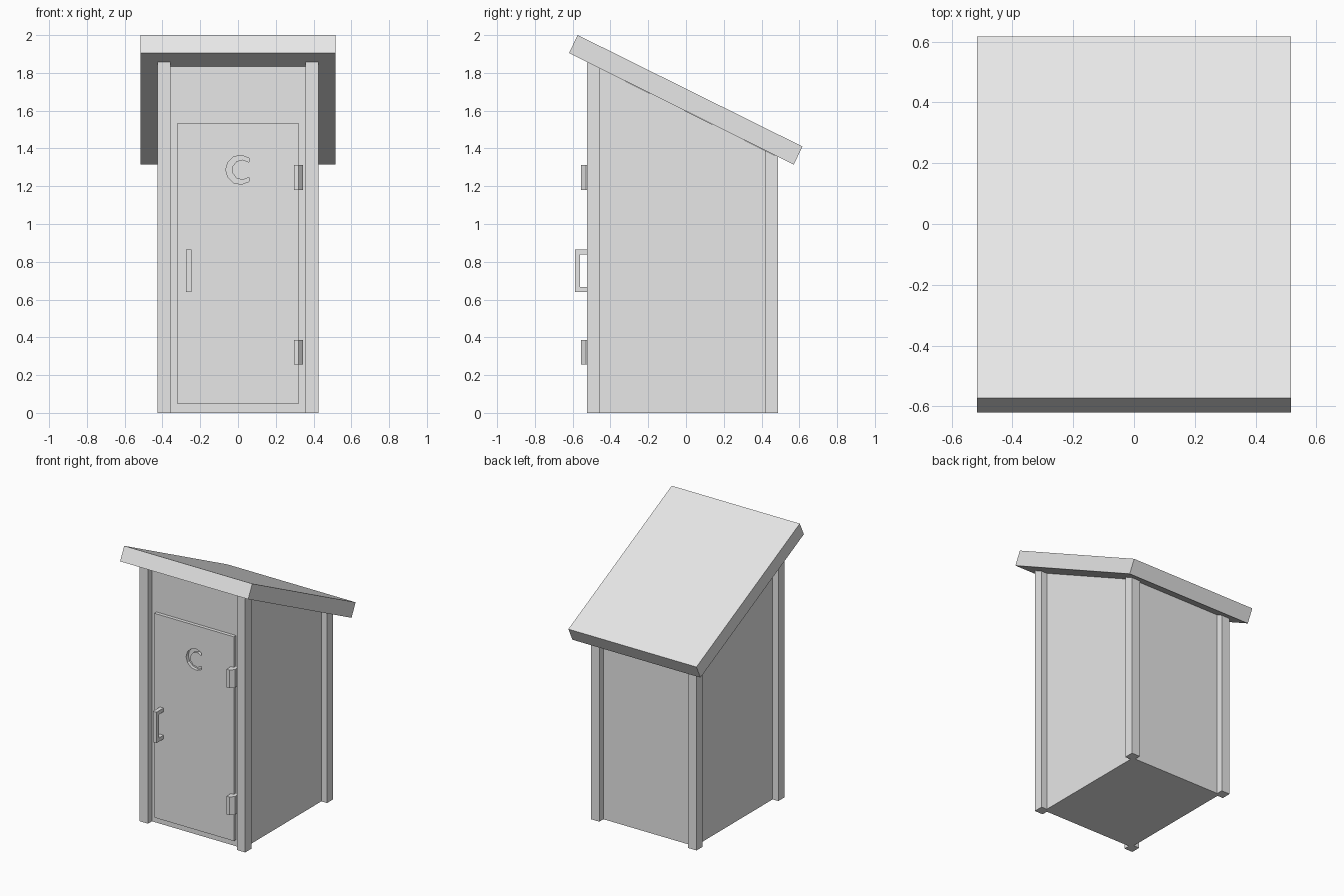
import bpy, bmesh, math
from mathutils import Vector

cube = bpy.data.objects.get("Cube")
if cube:
    bpy.data.objects.remove(cube, do_unlink=True)

grey = bpy.data.materials.new("plain_grey")
grey.use_nodes = True
grey.diffuse_color = (0.8, 0.8, 0.8, 1)
grey.node_tree.nodes["Principled BSDF"].inputs["Base Color"].default_value = (0.8, 0.8, 0.8, 1)


def prism(name, points, axis, start, end):
    """Extrude a flat outline along an axis (x: y,z points; y: x,z points; z: x,y points)."""
    i = "xyz".index(axis)
    bm = bmesh.new()
    verts = []
    for p in points:
        co = list(p)
        co.insert(i, start)
        verts.append(bm.verts.new(co))
    face = bm.faces.new(verts)
    new = bmesh.ops.extrude_face_region(bm, geom=[face])["geom"]
    shift = Vector([end - start if k == i else 0 for k in range(3)])
    bmesh.ops.translate(bm, vec=shift, verts=[v for v in new if isinstance(v, bmesh.types.BMVert)])
    bmesh.ops.recalc_face_normals(bm, faces=bm.faces)
    mesh = bpy.data.meshes.new(name)
    bm.to_mesh(mesh)
    bm.free()
    mesh.materials.append(grey)
    obj = bpy.data.objects.new(name, mesh)
    bpy.context.collection.objects.link(obj)
    return obj


def under_roof(y):
    return 1.597 - 0.496 * y


def sloped_block(name, x0, x1, y0, y1):
    """Upright block from the ground to the underside of the roof."""
    outline = [(y0, 0), (y1, 0), (y1, under_roof(y1)), (y0, under_roof(y0))]
    return prism(name, outline, "x", x0, x1)


# Cabin and its corner posts
sloped_block("cabin_walls", -0.38, 0.38, -0.48, 0.44)
for side, s in (("right", -1), ("left", 1)):
    x0, x1 = sorted((s * 0.358, s * 0.426))
    sloped_block("front_post_" + side, x0, x1, -0.525, -0.455)
    sloped_block("back_post_" + side, x0, x1, 0.417, 0.487)

# Slanted roof slab
prism("roof", [(-0.62, 1.905), (0.57, 1.315), (0.617, 1.41), (-0.573, 2.0)], "x", -0.516, 0.516)

# Door with a crescent opening
door = prism("door", [(-0.32, 0.047), (0.32, 0.047), (0.32, 1.535), (-0.32, 1.535)],
             "y", -0.505, -0.48)


def arc(cx, r, a0, a1, n):
    angles = [math.radians(a0 + (a1 - a0) * k / n) for k in range(n + 1)]
    return [(cx + r * math.cos(a), 1.287 + r * math.sin(a)) for a in angles]


moon = arc(0.012, 0.077, 54, 306, 8) + arc(0.022, 0.054, 312, 48, 7)
cutter = prism("crescent_cutter", moon, "y", -0.56, -0.44)
cutter.hide_render = True
cutter.hide_viewport = True
cut = door.modifiers.new("crescent_opening", "BOOLEAN")
cut.operation = "DIFFERENCE"
cut.solver = "EXACT"
cut.object = cutter
bpy.context.view_layer.update()
cut_mesh = bpy.data.meshes.new_from_object(door.evaluated_get(bpy.context.evaluated_depsgraph_get()))
door.modifiers.clear()
door.data = cut_mesh
bpy.data.objects.remove(cutter, do_unlink=True)

# Door handle
prism("door_handle", [(-0.5, 0.64), (-0.587, 0.64), (-0.587, 0.865), (-0.5, 0.865),
                      (-0.5, 0.838), (-0.56, 0.838), (-0.56, 0.667), (-0.5, 0.667)],
      "x", -0.275, -0.246)

# Hinges with a bevelled outer edge
for name, z in (("lower_hinge", 0.255), ("upper_hinge", 1.18)):
    prism(name, [(0.296, -0.48), (0.296, -0.555), (0.32, -0.555), (0.345, -0.53), (0.345, -0.48)],
          "z", z, z + 0.132)
